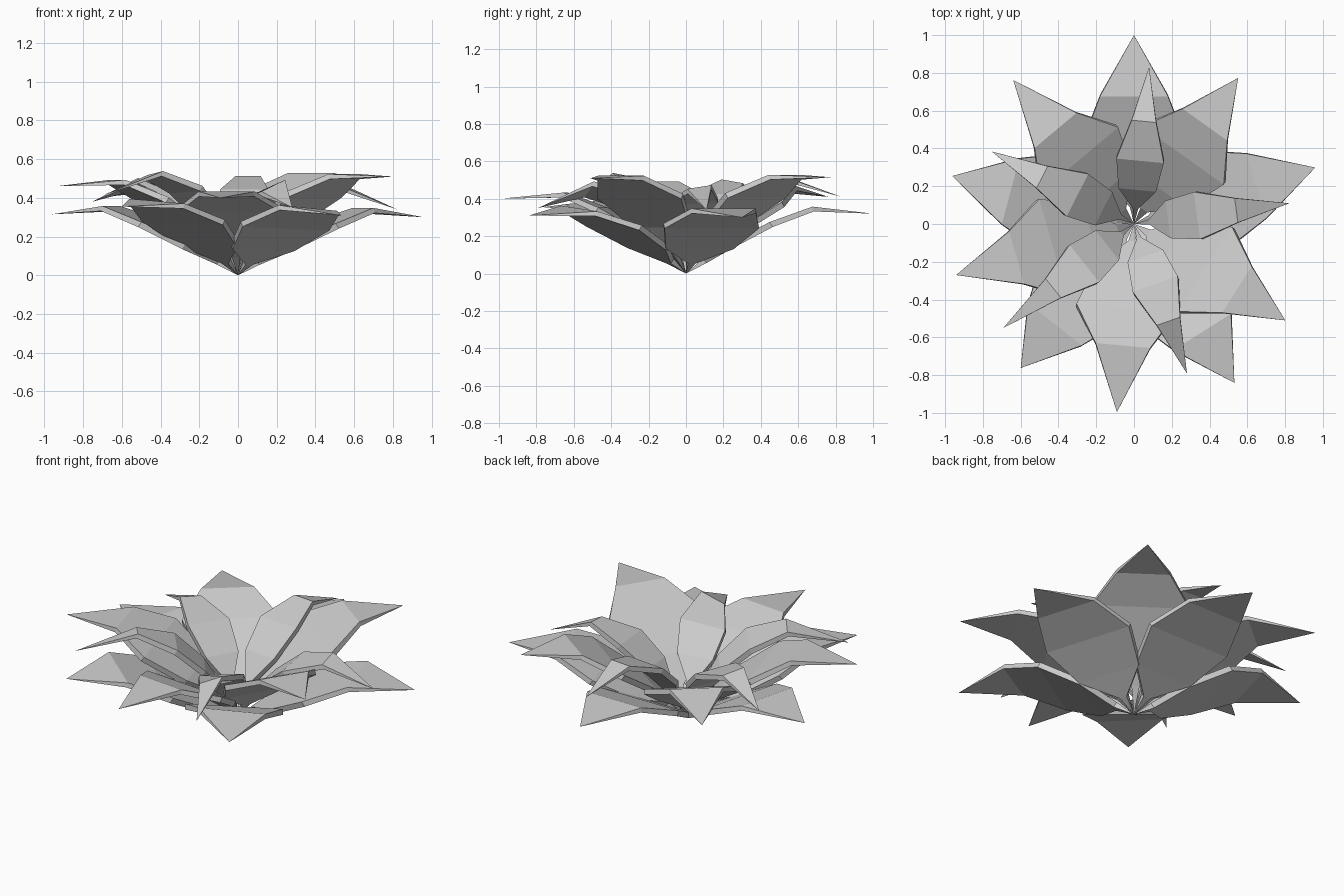
import bpy, bmesh
from math import sin, cos, radians

if "Cube" in bpy.data.objects:
    bpy.data.objects.remove(bpy.data.objects["Cube"])

THICK = 0.026

# Each ring: cross-section stations (radius, half width, height as a share of shoulder height)
RINGS = {
    "outer_petal": [(0.10, 0.022, 0.20), (0.24, 0.19, 0.43), (0.455, 0.265, 0.76), (0.68, 0.18, 1.0)],
    "middle_petal": [(0.10, 0.022, 0.25), (0.24, 0.18, 0.51), (0.455, 0.265, 0.81), (0.65, 0.145, 1.0)],
    "inner_petal": [(0.09, 0.014, 0.32), (0.19, 0.10, 0.59), (0.345, 0.126, 0.86), (0.55, 0.065, 1.0)],
}

# Petals: angle, tip radius, shoulder height, tip height, sideways roll
PETALS = {
    "outer_petal": [(90, 1.0, 0.345, 0.32, 0), (17.3, 1.005, 0.335, 0.30, 0),
                    (-57.7, 0.995, 0.335, 0.31, -0.015), (231.8, 0.97, 0.37, 0.355, -0.012),
                    (165.2, 0.995, 0.345, 0.315, 0)],
    "middle_petal": [(54.5, 0.95, 0.515, 0.515, 0), (-32.5, 0.95, 0.51, 0.51, 0),
                     (264.8, 1.0, 0.42, 0.40, 0), (196, 0.98, 0.48, 0.46, 0),
                     (130, 0.995, 0.455, 0.41, 0)],
    "inner_petal": [(84.5, 0.835, 0.50, 0.41, 0), (7.6, 0.83, 0.45, 0.34, 0.01),
                    (-70.5, 0.84, 0.45, 0.35, 0.03), (218.5, 0.885, 0.515, 0.415, 0.01),
                    (153, 0.845, 0.48, 0.38, 0.01)],
}


def make_petal(name, stations, angle, tip_r, shoulder_z, tip_z, roll):
    a = radians(angle)

    def place(r, side, z):
        return (r * cos(a) - side * sin(a), r * sin(a) + side * cos(a), z)

    bm = bmesh.new()
    base = bm.verts.new((0, 0, 0))
    tip = bm.verts.new(place(tip_r, 0, tip_z))
    loops = []
    for i, (r, w, h) in enumerate(stations):
        z, t, k = shoulder_z * h, THICK / 2, roll * i / 3
        # the thickness leans back towards the centre, following the slope
        lean = t * (0.7 if i < 3 else 0.3)
        loops.append([bm.verts.new(place(r + s * lean, y * w, z - s * t + y * k))
                      for s, y in ((1, -1), (1, 1), (-1, 1), (-1, -1))])
    for i in range(4):
        j = (i + 1) % 4
        bm.faces.new((base, loops[0][i], loops[0][j]))
        for lo, hi in zip(loops, loops[1:]):
            bm.faces.new((lo[j], lo[i], hi[i], hi[j]))
        bm.faces.new((tip, loops[-1][j], loops[-1][i]))
    bmesh.ops.recalc_face_normals(bm, faces=bm.faces)
    mesh = bpy.data.meshes.new(name)
    bm.to_mesh(mesh)
    bm.free()
    bpy.context.collection.objects.link(bpy.data.objects.new(name, mesh))


# Three rings of five petals
for ring, petals in PETALS.items():
    for n, p in enumerate(petals, 1):
        make_petal(f"{ring}_{n}", RINGS[ring], *p)
